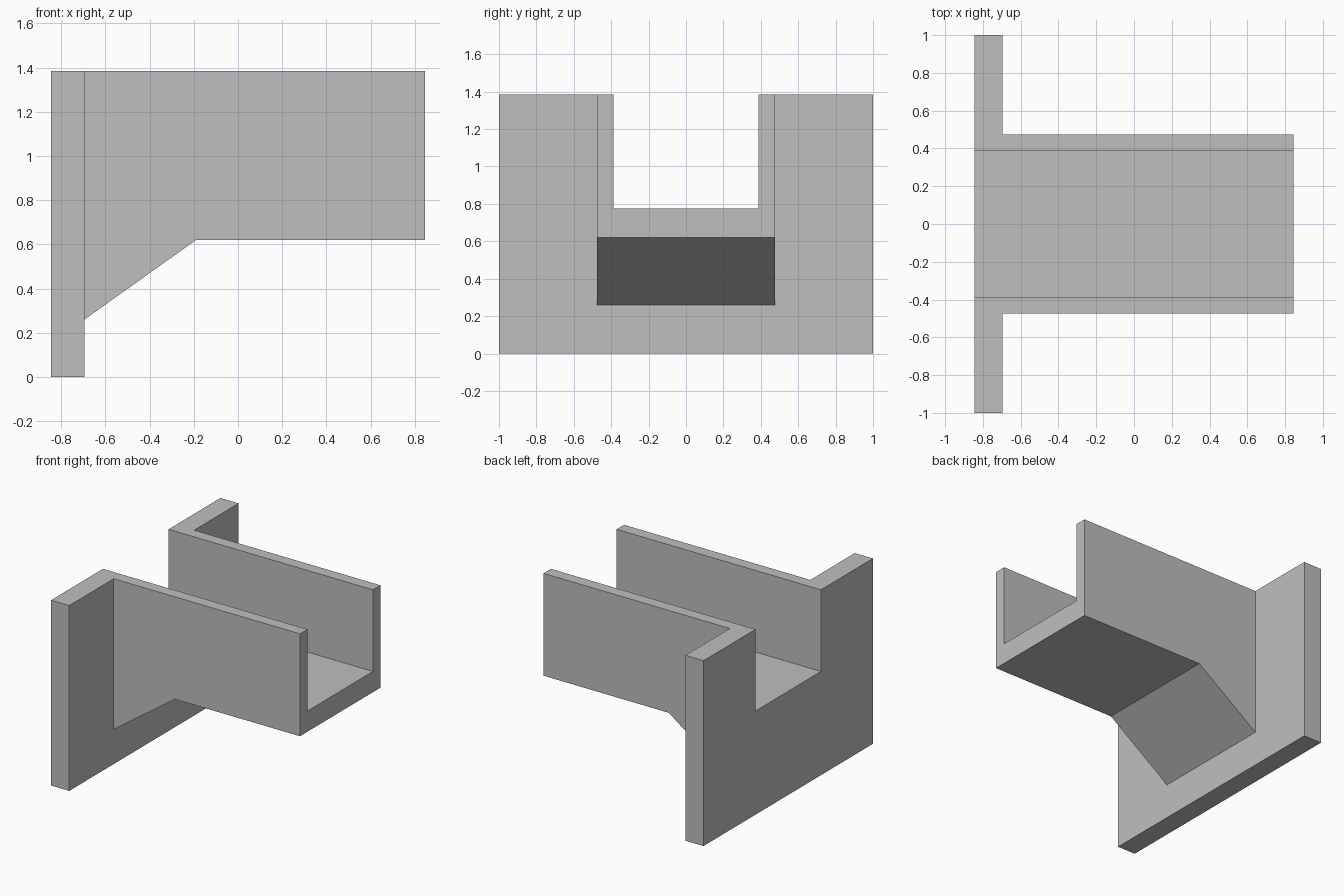
import bpy
import bmesh
from mathutils import Vector

cube = bpy.data.objects.get("Cube")
if cube:
    bpy.data.objects.remove(cube, do_unlink=True)

# Main dimensions
BACK, INNER, FRONT = -0.845, -0.695, 0.845
TOP, FLOOR, UNDERSIDE = 1.385, 0.775, 0.62
HALF_BEAM, HALF_SLOT = 0.475, 0.387

grey = bpy.data.materials.new("plain_grey")
grey.use_nodes = True
colour = (0.522, 0.522, 0.522, 1)
grey.diffuse_color = colour
grey.node_tree.nodes["Principled BSDF"].inputs["Base Color"].default_value = colour


def prism(name, profile, half_width):
    """Extrude an x-z profile symmetrically along y."""
    bm = bmesh.new()
    face = bm.faces.new([bm.verts.new((x, -half_width, z)) for x, z in profile])
    extruded = bmesh.ops.extrude_face_region(bm, geom=[face])
    verts = [v for v in extruded["geom"] if isinstance(v, bmesh.types.BMVert)]
    bmesh.ops.translate(bm, verts=verts, vec=Vector((0, 2 * half_width, 0)))
    bmesh.ops.recalc_face_normals(bm, faces=bm.faces)
    mesh = bpy.data.meshes.new(name)
    bm.to_mesh(mesh)
    bm.free()
    mesh.materials.append(grey)
    obj = bpy.data.objects.new(name, mesh)
    bpy.context.scene.collection.objects.link(obj)
    return obj


def rectangle(x0, x1, z0, z1):
    return [(x0, z0), (x1, z0), (x1, z1), (x0, z1)]


def combine(target, tool, operation):
    """Apply a boolean and discard the tool object."""
    mod = target.modifiers.new(operation.lower(), "BOOLEAN")
    mod.object, mod.operation, mod.solver = tool, operation, "EXACT"
    bpy.context.view_layer.objects.active = target
    bpy.ops.object.modifier_apply(modifier=mod.name)
    bpy.data.objects.remove(tool, do_unlink=True)


# Upright end plate
bracket = prism("channel_bracket", rectangle(BACK, INNER, 0, TOP), 1)

# Projecting beam with a sloped brace, rooted inside the plate
root = (BACK + INNER) / 2
beam = prism("beam", [(root, 0.26), (INNER, 0.26), (-0.19, UNDERSIDE),
                      (FRONT, UNDERSIDE), (FRONT, TOP), (root, TOP)], HALF_BEAM)
combine(bracket, beam, "UNION")

# Open slot along the full length, through the plate
slot = prism("slot_cutter", rectangle(BACK - 1, FRONT + 1, FLOOR, TOP + 1), HALF_SLOT)
slot.hide_render = True
combine(bracket, slot, "DIFFERENCE")
